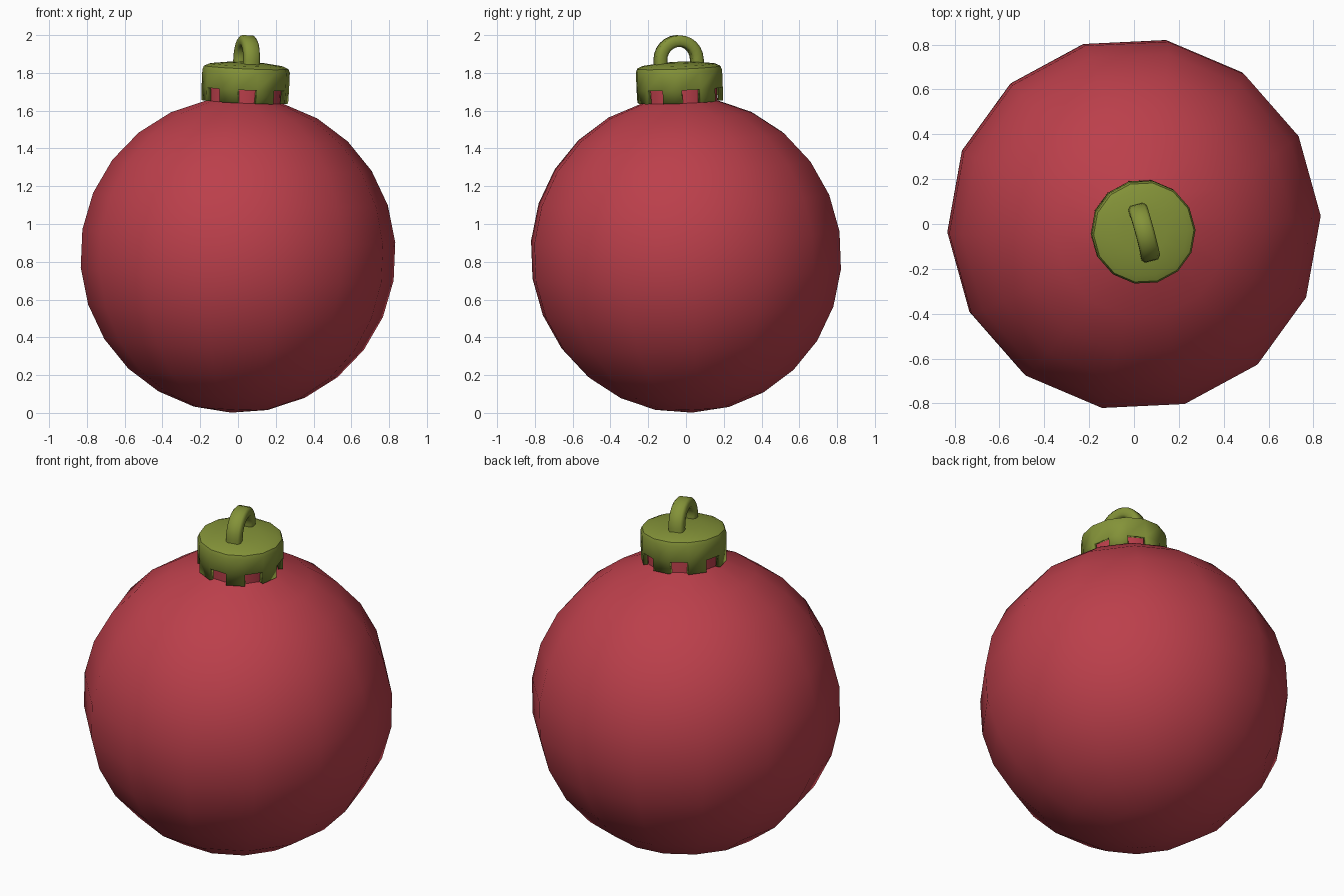
import bpy, bmesh
from math import sin, cos, pi, radians
from mathutils import Matrix

if "Cube" in bpy.data.objects:
    bpy.data.objects.remove(bpy.data.objects["Cube"])

SIDES, RINGS, R = 14, 13, 0.836
PHASE = radians(2.75)
# everything is built around the ball centre, then leaned slightly
LEAN = Matrix.Translation((0, 0, R)) @ Matrix.Rotation(0.044, 4, 'Y') @ Matrix.Rotation(0.038, 4, 'X')


def material(name, rgb):
    m = bpy.data.materials.new(name)
    m.diffuse_color = (*rgb, 1)
    m.use_nodes = True
    m.node_tree.nodes["Principled BSDF"].inputs["Base Color"].default_value = m.diffuse_color
    return m


def make_object(name, bm, mat):
    me = bpy.data.meshes.new(name)
    bm.to_mesh(me)
    bm.free()
    ob = bpy.data.objects.new(name, me)
    bpy.context.collection.objects.link(ob)
    me.materials.append(mat)
    ob.matrix_world = LEAN
    return ob


def smooth(ob, angle):
    bpy.ops.object.select_all(action='DESELECT')
    bpy.context.view_layer.objects.active = ob
    ob.select_set(True)
    bpy.ops.object.shade_smooth_by_angle(angle=radians(angle))


def revolve(profile, skip=lambda row, i: False):
    """Spin (radius, z) points, bottom to top; radius 0 makes a pole."""
    bm = bmesh.new()
    rows = []
    for r, z in profile:
        if r == 0:
            rows.append([bm.verts.new((0, 0, z))] * SIDES)
        else:
            angles = [PHASE + 2 * pi * i / SIDES for i in range(SIDES)]
            rows.append([bm.verts.new((r * cos(a), r * sin(a), z)) for a in angles])
    for j in range(len(rows) - 1):
        for i in range(SIDES):
            if skip(j, i):
                continue
            k = (i + 1) % SIDES
            quad = [rows[j][i], rows[j][k], rows[j + 1][k], rows[j + 1][i]]
            bm.faces.new(list(dict.fromkeys(quad)))
    return bm


red = material("red", (0.5, 0.05, 0.07))
olive = material("olive", (0.23, 0.29, 0.04))

# ball with a short neck raised from its top ring
profile = [(0, -R)]
for j in range(1, RINGS):
    t = -pi / 2 + pi * j / RINGS
    profile.append((R * cos(t), R * sin(t)))
profile += [(profile[-1][0], 0.93), (0, 0.93)]
smooth(make_object("ball", revolve(profile), red), 40)

# cap: domed lid whose skirt is cut into seven teeth
cap_profile = [(0.230, 0.812), (0.232, 0.882), (0.232, 0.975), (0.224, 0.995),
               (0.195, 1.008), (0.10, 1.02), (0, 1.025)]
cap = make_object("cap", revolve(cap_profile, lambda j, i: j == 0 and i % 2 == 0), olive)
solid = cap.modifiers.new("thickness", 'SOLIDIFY')
solid.thickness = 0.025
solid.offset = -1
smooth(cap, 40)

# hanging loop: flattened tube swept along an arch
section = [(0.042, 0.016), (0.03, 0.03), (-0.03, 0.03), (-0.042, 0.016),
           (-0.042, -0.016), (-0.03, -0.03), (0.03, -0.03), (0.042, -0.016)]
arch_r, arch_z, steps = 0.1, 1.035, 12
path = [(arch_r, 0.985, 0.0)]
path += [(arch_r * cos(pi * i / steps), arch_z + arch_r * sin(pi * i / steps), pi * i / steps)
         for i in range(steps + 1)]
path += [(-arch_r, 0.985, pi)]
bm = bmesh.new()
rings = [[bm.verts.new((u, y + v * cos(a), z + v * sin(a))) for u, v in section]
         for y, z, a in path]
for a, b in zip(rings, rings[1:]):
    for i in range(8):
        k = (i + 1) % 8
        bm.faces.new((a[i], a[k], b[k], b[i]))
bm.faces.new(rings[0])
bm.faces.new(rings[-1])
bmesh.ops.recalc_face_normals(bm, faces=bm.faces)
bmesh.ops.rotate(bm, verts=bm.verts, matrix=Matrix.Rotation(radians(15), 3, 'Z'))
smooth(make_object("hanging_loop", bm, olive), 50)
